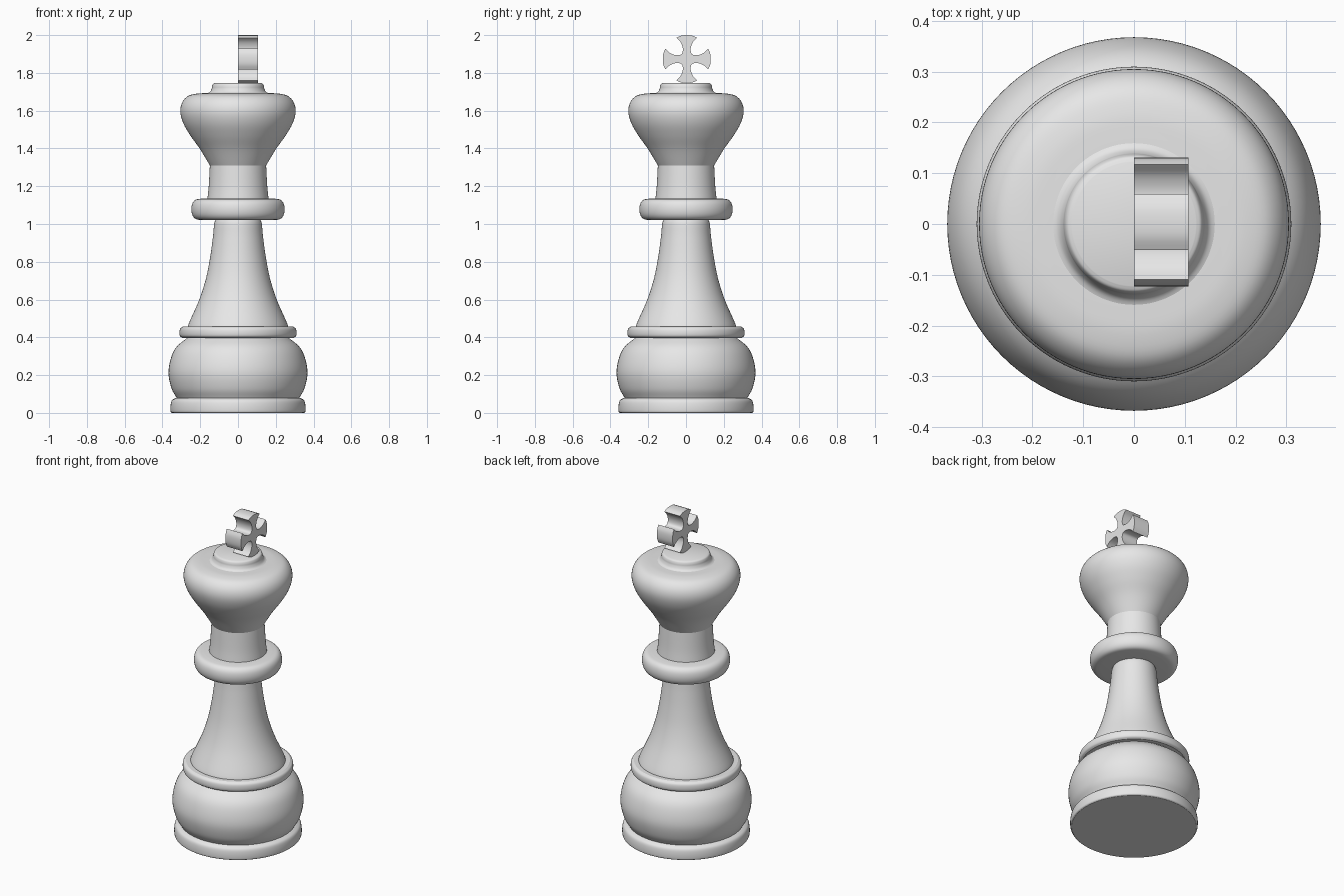
import bpy
import bmesh
import math
from mathutils import Vector

cube = bpy.data.objects.get("Cube")
if cube:
    bpy.data.objects.remove(cube, do_unlink=True)

GREY = (0.8, 0.8, 0.8, 1.0)
material = bpy.data.materials.new("plain grey")
material.use_nodes = True
material.diffuse_color = GREY
for node in material.node_tree.nodes:
    if node.type == "BSDF_PRINCIPLED":
        node.inputs["Base Color"].default_value = GREY


def smooth_path(points, steps=5):
    """Catmull-Rom curve through the given 2D points."""
    pts = [Vector(p) for p in points]
    pts = [2 * pts[0] - pts[1]] + pts + [2 * pts[-1] - pts[-2]]
    path = []
    for a, b, c, d in zip(pts, pts[1:], pts[2:], pts[3:]):
        for i in range(steps):
            t = i / steps
            path.append(0.5 * (2 * b + (c - a) * t
                               + (2 * a - 5 * b + 4 * c - d) * t ** 2
                               + (3 * b - a - 3 * c + d) * t ** 3))
    return path + [pts[-2]]


def finish(name, bm):
    bmesh.ops.recalc_face_normals(bm, faces=bm.faces)
    mesh = bpy.data.meshes.new(name)
    bm.to_mesh(mesh)
    bm.free()
    mesh.materials.append(material)
    obj = bpy.data.objects.new(name, mesh)
    bpy.context.collection.objects.link(obj)
    bpy.ops.object.select_all(action="DESELECT")
    obj.select_set(True)
    bpy.context.view_layer.objects.active = obj
    bpy.ops.object.shade_smooth_by_angle(angle=math.radians(32))
    return obj


def lathe(name, outline, segments=96):
    """Turn a (radius, height) outline around z, closed at both ends."""
    path = smooth_path(outline)
    path = [Vector((0, path[0].y))] + path + [Vector((0, path[-1].y))]
    bm = bmesh.new()
    verts = [bm.verts.new((p.x, 0, p.y)) for p in path]
    edges = [bm.edges.new(pair) for pair in zip(verts, verts[1:])]
    bmesh.ops.spin(bm, geom=verts + edges, cent=(0, 0, 0), axis=(0, 0, 1),
                   angle=math.tau, steps=segments)
    bmesh.ops.remove_doubles(bm, verts=bm.verts, dist=1e-5)
    return finish(name, bm)


# Turned parts, from the foot up
lathe("foot_disc", [(0.35, 0), (0.357, 0.008), (0.357, 0.04),
                    (0.35, 0.066), (0.33, 0.08)])
lathe("base_bulb", [(0.325, 0.08), (0.352, 0.13), (0.368, 0.21),
                    (0.355, 0.29), (0.325, 0.35), (0.265, 0.4)])
lathe("base_ring", [(0.295, 0.397), (0.307, 0.407), (0.31, 0.426),
                    (0.306, 0.446), (0.292, 0.457)])
lathe("skirt", [(0.266, 0.45), (0.26, 0.475), (0.205, 0.6), (0.17, 0.71),
                (0.148, 0.82), (0.133, 0.93), (0.126, 1.0), (0.118, 1.025)])
lathe("collar", [(0.19, 1.02), (0.223, 1.026), (0.241, 1.046),
                 (0.247, 1.078), (0.241, 1.11), (0.223, 1.129), (0.19, 1.135)])
lathe("neck", [(0.162, 1.13), (0.155, 1.2), (0.149, 1.31)])
lathe("head", [(0.149, 1.31), (0.2, 1.395), (0.25, 1.465), (0.288, 1.53),
               (0.305, 1.59), (0.297, 1.64), (0.267, 1.676), (0.22, 1.69),
               (0.165, 1.693)])
lathe("crown_button", [(0.172, 1.688), (0.15, 1.698), (0.14, 1.715),
                       (0.137, 1.73), (0.132, 1.741), (0.122, 1.746)])

# Flared cross: one arm tip and one notch, turned four times
CROSS_Y, CROSS_Z, DEPTH = 0.004, 1.873, 0.107
tip = smooth_path([(-0.055, 0.113), (-0.03, 0.124), (0, 0.127),
                   (0.03, 0.124), (0.055, 0.113)], 3)
notch = smooth_path([(0.055, 0.113), (0.033, 0.09), (0.021, 0.057),
                     (0.027, 0.027), (0.057, 0.021), (0.09, 0.033),
                     (0.113, 0.055)], 4)
bm = bmesh.new()
ring = []
for quarter in range(4):
    c = round(math.cos(quarter * math.pi / 2))
    s = round(math.sin(quarter * math.pi / 2))
    for p in tip[:-1] + notch[:-1]:
        y, z = p.x * c + p.y * s, p.y * c - p.x * s
        ring.append(bm.verts.new((0, CROSS_Y + y, CROSS_Z + z)))
face = bm.faces.new(ring)
extruded = bmesh.ops.extrude_face_region(bm, geom=[face], use_keep_orig=True)
moved = [g for g in extruded["geom"] if isinstance(g, bmesh.types.BMVert)]
bmesh.ops.translate(bm, verts=moved, vec=(DEPTH, 0, 0))
finish("cross", bm)
